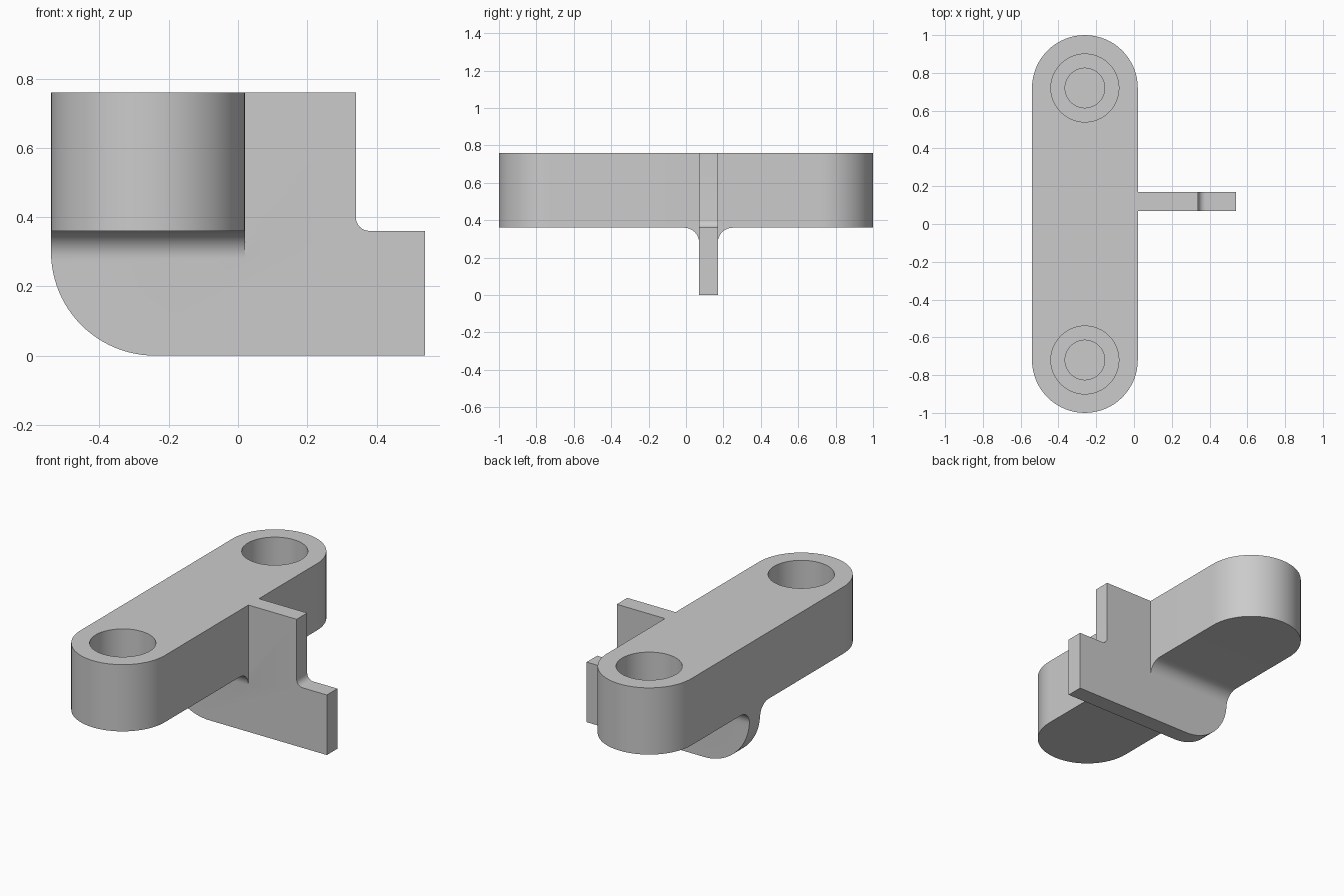
import bpy, bmesh, math
from mathutils import Vector

if "Cube" in bpy.data.objects:
    bpy.data.objects.remove(bpy.data.objects["Cube"])

grey = bpy.data.materials.new("light grey")
grey.diffuse_color = (0.6, 0.6, 0.6, 1)
grey.use_nodes = True
grey.node_tree.nodes["Principled BSDF"].inputs["Base Color"].default_value = grey.diffuse_color


def arc(cx, cy, r, a0, a1, n):
    """Points along an arc, angles in degrees."""
    return [(cx + r * math.cos(math.radians(a0 + (a1 - a0) * i / n)),
             cy + r * math.sin(math.radians(a0 + (a1 - a0) * i / n))) for i in range(n + 1)]


def extrude(name, pts, place, direction):
    """Solid made by sweeping a closed profile along a direction."""
    bm = bmesh.new()
    face = bm.faces.new([bm.verts.new(place(u, v)) for u, v in pts])
    res = bmesh.ops.extrude_face_region(bm, geom=[face])
    bmesh.ops.translate(bm, vec=Vector(direction),
                        verts=[g for g in res["geom"] if isinstance(g, bmesh.types.BMVert)])
    bmesh.ops.recalc_face_normals(bm, faces=bm.faces)
    me = bpy.data.meshes.new(name)
    bm.to_mesh(me)
    bm.free()
    me.materials.append(grey)
    ob = bpy.data.objects.new(name, me)
    bpy.context.collection.objects.link(ob)
    return ob


def combine(target, tool, operation):
    """Apply a boolean and remove the tool."""
    mod = target.modifiers.new("cut", "BOOLEAN")
    mod.operation, mod.solver, mod.object = operation, "EXACT", tool
    bpy.context.view_layer.objects.active = target
    bpy.ops.object.modifier_apply(modifier=mod.name)
    bpy.data.objects.remove(tool)


BOTTOM, TOP = 0.36, 0.76
CX, END_Y, R = -0.26, 0.72, 0.28
Y0, Y1, F = 0.07, 0.17, 0.08

# Round-ended bar
body = extrude("bracket",
               arc(CX, END_Y, R, 0, 180, 32) + arc(CX, -END_Y, R, 180, 360, 32),
               lambda u, v: (u, v, BOTTOM), (0, 0, TOP - BOTTOM))

# Upright plate with rounded heel and stepped, filleted outer end
plate = extrude("plate",
                [(0.54, 0), (0.54, 0.36)] + arc(0.38, 0.40, 0.04, 270, 180, 8)
                + [(0.34, TOP), (-0.1, TOP), (-0.1, 0.45), (-0.54, 0.45)]
                + arc(-0.24, 0.30, 0.30, 180, 270, 24),
                lambda u, v: (u, Y0, v), (0, Y1 - Y0, 0))

# Fillets joining the plate to the underside of the bar
flare = extrude("flare",
                arc(Y0 - F, BOTTOM - F, F, 90, 0, 12)
                + arc(Y1 + F, BOTTOM - F, F, 180, 90, 12)
                + [(Y1 + F, 0.42), (Y0 - F, 0.42)],
                lambda u, v: (-0.54, u, v), (0.56, 0, 0))

combine(body, plate, "UNION")
combine(body, flare, "UNION")

# Stepped blind bores at both ends
for y in (END_Y, -END_Y):
    for radius, floor in ((0.18, 0.51), (0.105, 0.43)):
        bore = extrude("bore", arc(CX, y, radius, 0, 352.5, 47),
                       lambda u, v: (u, v, floor), (0, 0, 0.9 - floor))
        combine(body, bore, "DIFFERENCE")

bpy.ops.object.select_all(action="DESELECT")
body.select_set(True)
bpy.context.view_layer.objects.active = body
bpy.ops.object.shade_smooth_by_angle(angle=math.radians(30))
